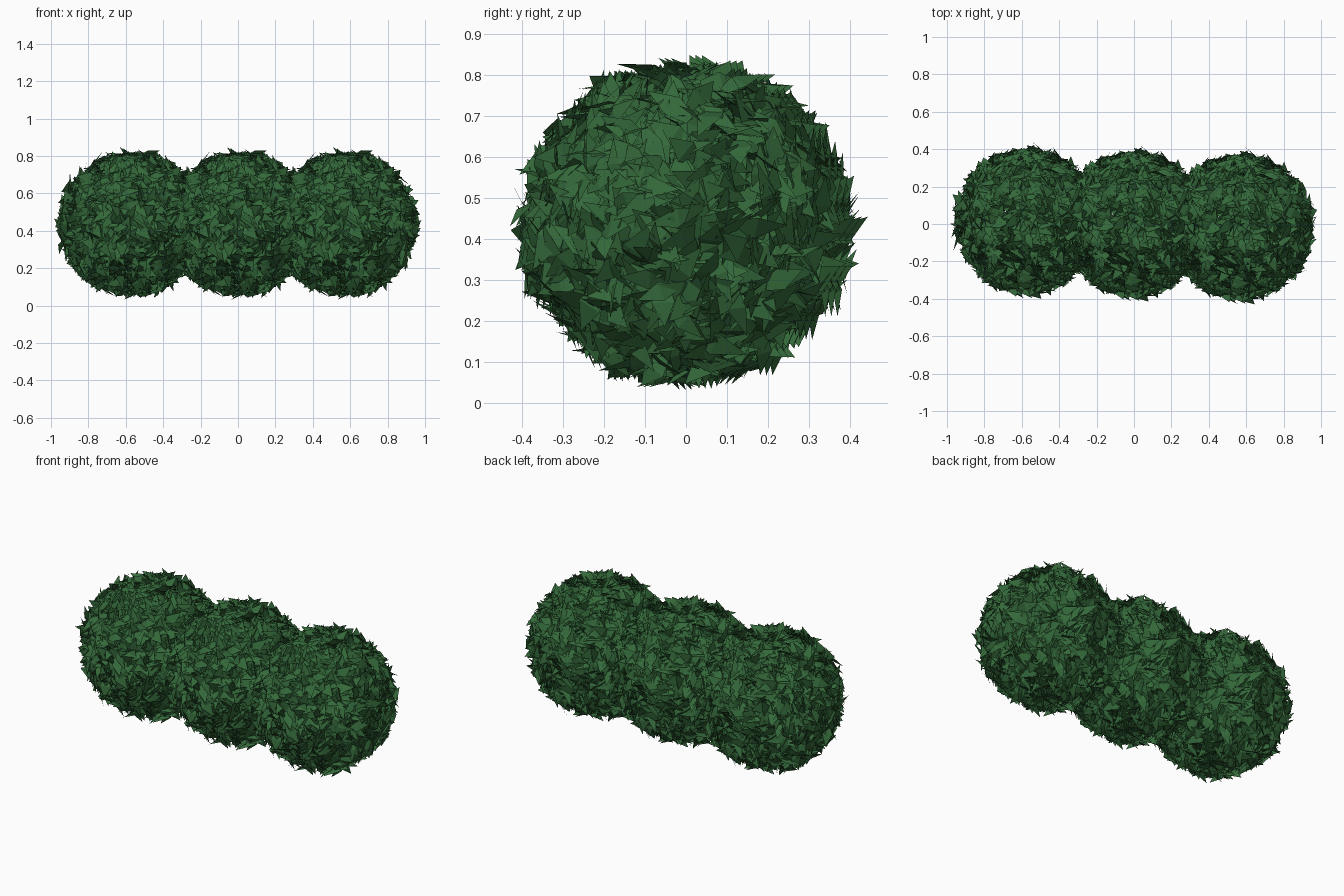
import bpy, bmesh, math, random
from mathutils import Vector

if "Cube" in bpy.data.objects:
    bpy.data.objects.remove(bpy.data.objects["Cube"])

random.seed(7)
SHELL = 0.352        # mean radius the leaves grow from
LEAVES = 1900

leaf_green = bpy.data.materials.new("leaf_green")
leaf_green.diffuse_color = (0.034, 0.14, 0.042, 1)
leaf_green.use_nodes = True
leaf_green.node_tree.nodes["Principled BSDF"].inputs["Base Color"].default_value = leaf_green.diffuse_color


def rand_dir():
    return Vector([random.gauss(0, 1) for _ in range(3)]).normalized()


def add_leaf(bm, root, along, normal, length, width):
    """Curved leaf blade: narrow stalk end, wide middle, pointed drooping tip."""
    side = along.cross(normal).normalized()
    up = side.cross(along).normalized()
    rows = ((0, 0.25, 0), (0.4, 0.5, 0.07))
    pairs = [[bm.verts.new(root + along * length * t + side * s * w * width + up * length * h)
              for s in (-1, 1)] for t, w, h in rows]
    (a, b), (c, d) = pairs
    bm.faces.new((a, b, d, c))
    tip = bm.verts.new(root + along * length - up * length * 0.03)
    bm.faces.new((c, d, tip))


# One ball of leaves, evenly spread over a hollow shell
bm = bmesh.new()
for i in range(LEAVES):
    z = 1 - 2 * (i + 0.5) / LEAVES
    a = i * math.pi * (3 - math.sqrt(5))
    ring = math.sqrt(1 - z * z)
    out = (Vector((ring * math.cos(a), ring * math.sin(a), z)) + rand_dir() * 0.04).normalized()
    tangent = out.cross(rand_dir()).normalized()
    along = (tangent + out * random.uniform(0.0, 1.2)).normalized()
    normal = (out + rand_dir() * 0.7).normalized()
    length = random.uniform(0.09, 0.145)
    root = out * (SHELL + random.uniform(-0.035, 0.015)) - tangent * length * 0.4
    tip = root + along * length
    reach = random.triangular(0.38, 0.437, 0.4)
    if tip.length > reach:
        root -= out * (tip.length - reach)
    add_leaf(bm, root, along, normal, length, random.uniform(0.045, 0.07))
mesh = bpy.data.meshes.new("leaf_ball")
bm.to_mesh(mesh)
bm.free()
mesh.materials.append(leaf_green)

# Row of three matching balls forming the hedge, slightly skewed in plan
for name, x, y in (("bush_left", -0.57, 0.015), ("bush_middle", 0.003, 0), ("bush_right", 0.57, -0.015)):
    bush = bpy.data.objects.new(name, mesh)
    bush.location = (x, y, 0.438)
    bpy.context.collection.objects.link(bush)
